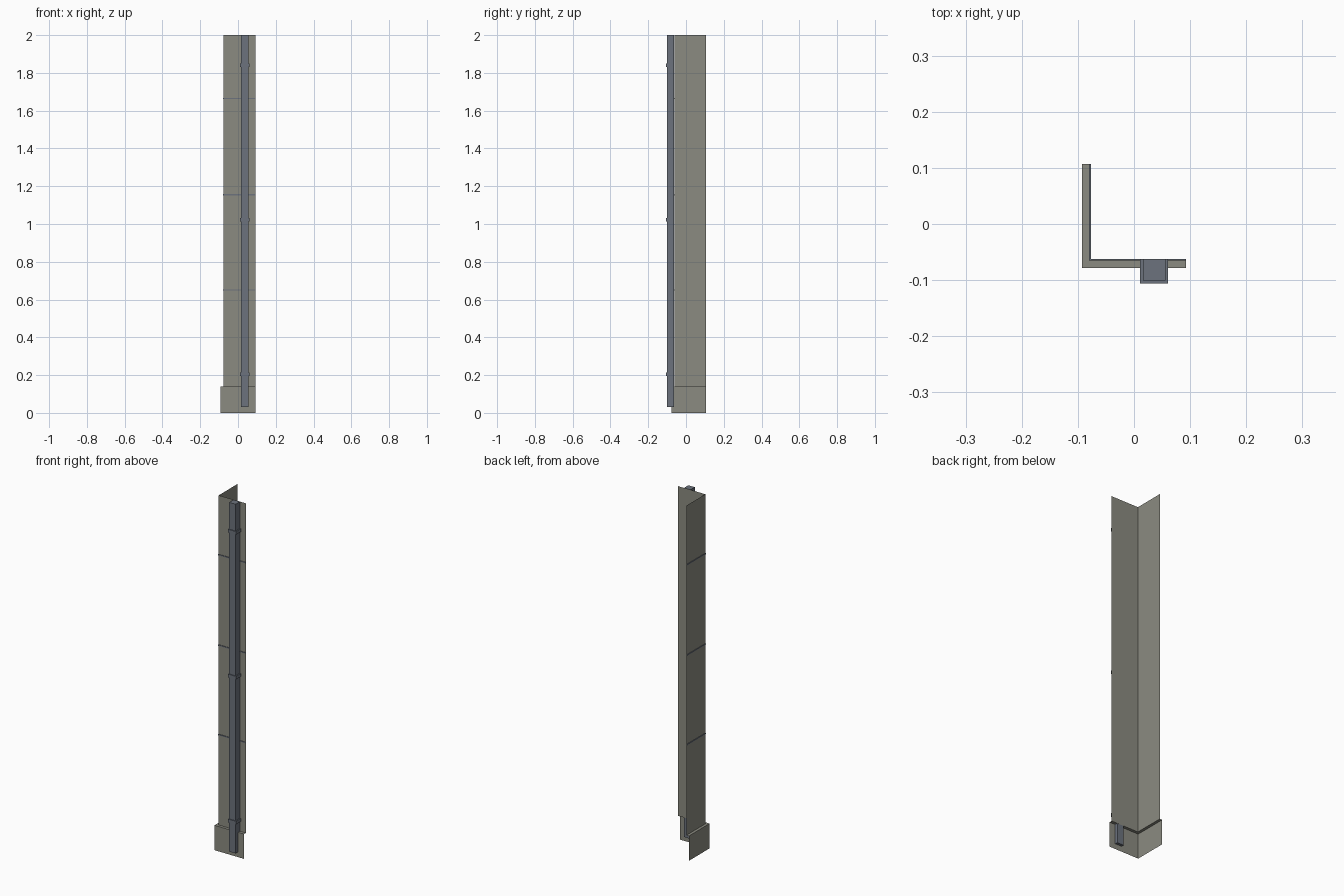
import bpy
import bmesh

cube = bpy.data.objects.get("Cube")
if cube:
    bpy.data.objects.remove(cube, do_unlink=True)


def material(name, rgb):
    m = bpy.data.materials.new(name)
    m.use_nodes = True
    m.diffuse_color = (*rgb, 1)
    m.node_tree.nodes["Principled BSDF"].inputs["Base Color"].default_value = (*rgb, 1)
    return m


stone = material("warm grey stone", (0.26, 0.26, 0.22))
metal = material("blue grey metal", (0.15, 0.17, 0.205))

RIGHT, BACK = 0.0925, 0.107     # open ends of the two wall sheets
WALL = (-0.077, -0.062)         # outer corner of the wall
BASE = (-0.0925, -0.078)        # outer corner of the plinth


def finish(name, bm, mat):
    mesh = bpy.data.meshes.new(name)
    bm.to_mesh(mesh)
    bm.free()
    mesh.materials.append(mat)
    obj = bpy.data.objects.new(name, mesh)
    bpy.context.collection.objects.link(obj)
    return obj


def corner_sheet(name, profile, mat):
    """Sweep (corner, z) profile points along the L of the two walls."""
    bm = bmesh.new()
    rows = [[bm.verts.new(p) for p in ((x, BACK, z), (x, y, z), (RIGHT, y, z))]
            for (x, y), z in profile]
    for low, high in zip(rows, rows[1:]):
        for i in range(2):
            bm.faces.new((low[i], low[i + 1], high[i + 1], high[i]))
    return finish(name, bm, mat)


def box(name, x, y, z, mat):
    bm = bmesh.new()
    bmesh.ops.create_cube(bm, size=1)
    for v in bm.verts:
        v.co = [r[0] if c < 0 else r[1] for c, r in zip(v.co, (x, y, z))]
    return finish(name, bm, mat)


# Open corner wall with its wider plinth and ledge
corner_sheet("corner_wall", [(BASE, 0), (BASE, 0.14), (WALL, 0.14), (WALL, 2)], stone)

# Thin raised joints around the outside of the wall
raised = (WALL[0] - 0.003, WALL[1] - 0.003)
for i, z in enumerate((0.65, 1.155, 1.665)):
    lo, hi = z - 0.003, z + 0.003
    corner_sheet(f"wall_joint_{i + 1}",
                 [(WALL, lo), (raised, lo), (raised, hi), (WALL, hi)], metal)

# Square drainpipe and its brackets
box("drainpipe", (0.016, 0.056), (-0.101, -0.0625), (0.03, 2), metal)
for i, z in enumerate((0.205, 1.023, 1.84)):
    box(f"pipe_bracket_{i + 1}", (0.011, 0.061), (-0.106, -0.0625),
        (z - 0.009, z + 0.009), metal)
